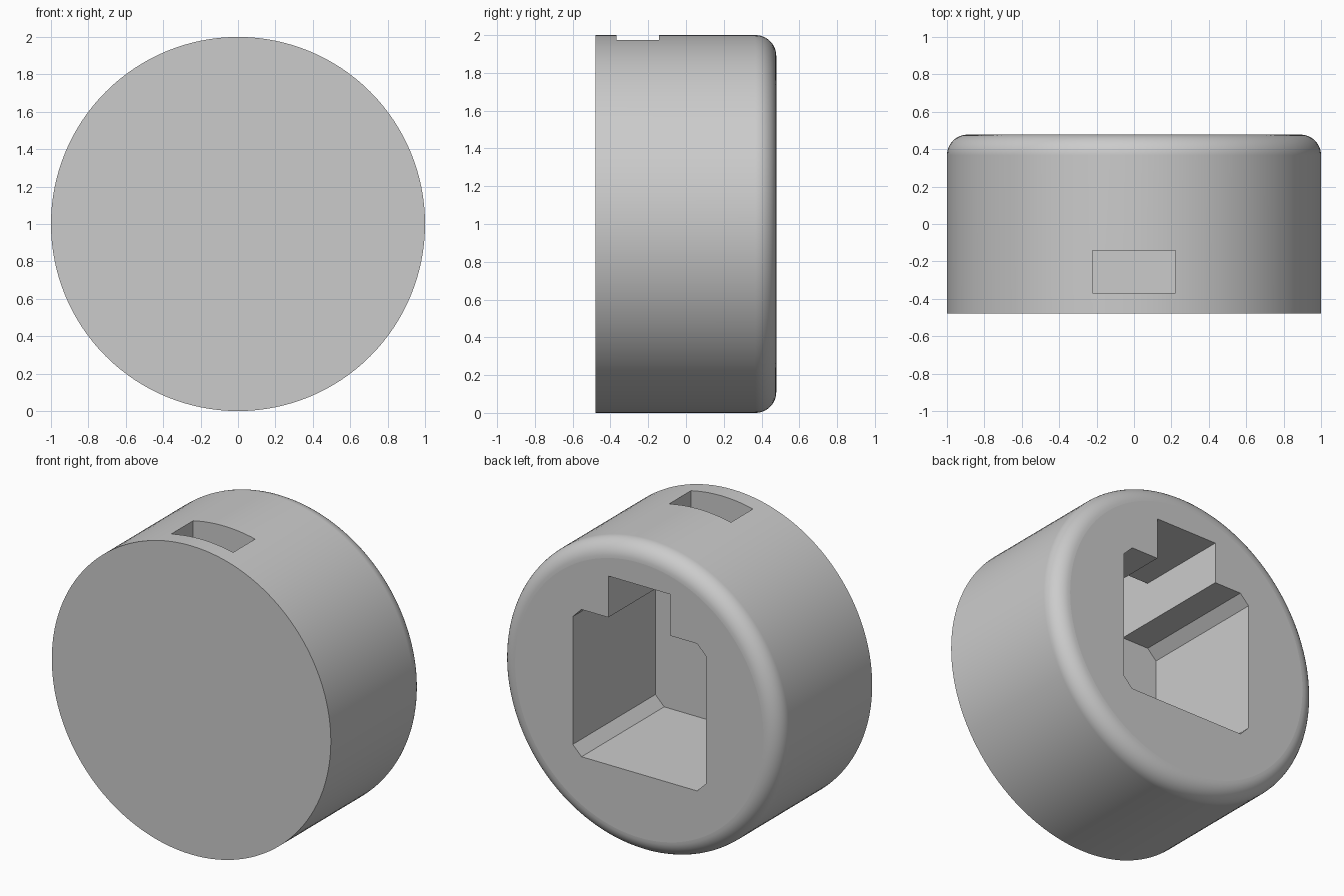
import bpy, bmesh, math
from mathutils import Matrix, Vector

cube = bpy.data.objects.get("Cube")
if cube:
    bpy.data.objects.remove(cube, do_unlink=True)

HALF_DEPTH = 0.478
CENTRE_Z = 1.0
FILLET = 0.11
FLOOR_Y = -0.368      # inner end of the pocket
SLOT_HALF = 0.222     # half width of key notch and slot

grey = bpy.data.materials.new("plain_grey")
grey.use_nodes = True
colour = (0.6, 0.6, 0.6, 1)
grey.diffuse_color = colour
grey.node_tree.nodes["Principled BSDF"].inputs["Base Color"].default_value = colour


def make_object(name, bm):
    bmesh.ops.recalc_face_normals(bm, faces=bm.faces[:])
    mesh = bpy.data.meshes.new(name)
    bm.to_mesh(mesh)
    bm.free()
    mesh.materials.append(grey)
    obj = bpy.data.objects.new(name, mesh)
    bpy.context.collection.objects.link(obj)
    return obj


def prism(name, outline, y0, y1):
    """Extrude an (x, z) outline from y0 to y1."""
    bm = bmesh.new()
    face = bm.faces.new([bm.verts.new((x, y0, z)) for x, z in outline])
    new = bmesh.ops.extrude_face_region(bm, geom=[face])["geom"]
    bmesh.ops.translate(bm, vec=Vector((0, y1 - y0, 0)),
                        verts=[v for v in new if isinstance(v, bmesh.types.BMVert)])
    obj = make_object(name, bm)
    obj.hide_render = True
    return obj


# Round body lying along y, with a filleted back rim
bm = bmesh.new()
bmesh.ops.create_cone(bm, cap_ends=True, segments=128, radius1=1, radius2=1,
                      depth=2 * HALF_DEPTH,
                      matrix=Matrix.Translation((0, 0, CENTRE_Z))
                      @ Matrix.Rotation(math.pi / 2, 4, "X"))
rim = [e for e in bm.edges if all(v.co.y > 0 for v in e.verts)]
bmesh.ops.bevel(bm, geom=rim, offset=FILLET, offset_type="OFFSET",
                segments=10, profile=0.5, affect="EDGES")
body = make_object("round_body", bm)

# Chamfered square pocket with a key notch on top, and a slot through the rim
half, inner, notch_top = 0.477, 0.414, 0.745
right_side = [(inner, -half), (half, -inner), (half, inner), (inner, half),
              (SLOT_HALF, half), (SLOT_HALF, notch_top)]
outline = right_side + [(-x, z) for x, z in reversed(right_side)]
pocket = prism("pocket_cutter", [(x, z + CENTRE_Z) for x, z in outline],
               FLOOR_Y, HALF_DEPTH + 0.1)
slot = prism("slot_cutter",
             [(-SLOT_HALF, 1.6), (SLOT_HALF, 1.6), (SLOT_HALF, 2.1), (-SLOT_HALF, 2.1)],
             FLOOR_Y, -0.142)

bpy.ops.object.select_all(action="DESELECT")
body.select_set(True)
bpy.context.view_layer.objects.active = body
for cutter in (pocket, slot):
    mod = body.modifiers.new("cut", "BOOLEAN")
    mod.operation = "DIFFERENCE"
    mod.solver = "EXACT"
    mod.object = cutter
    bpy.ops.object.modifier_apply(modifier=mod.name)
    bpy.data.objects.remove(cutter, do_unlink=True)

# Smooth rim and fillet, crisp pocket edges, flat end faces
bpy.ops.object.shade_smooth_by_angle(angle=math.radians(30))
for poly in body.data.polygons:
    if abs(poly.normal.y) > 0.999:
        poly.use_smooth = False
weighted = body.modifiers.new("even_shading", "WEIGHTED_NORMAL")
weighted.keep_sharp = True
